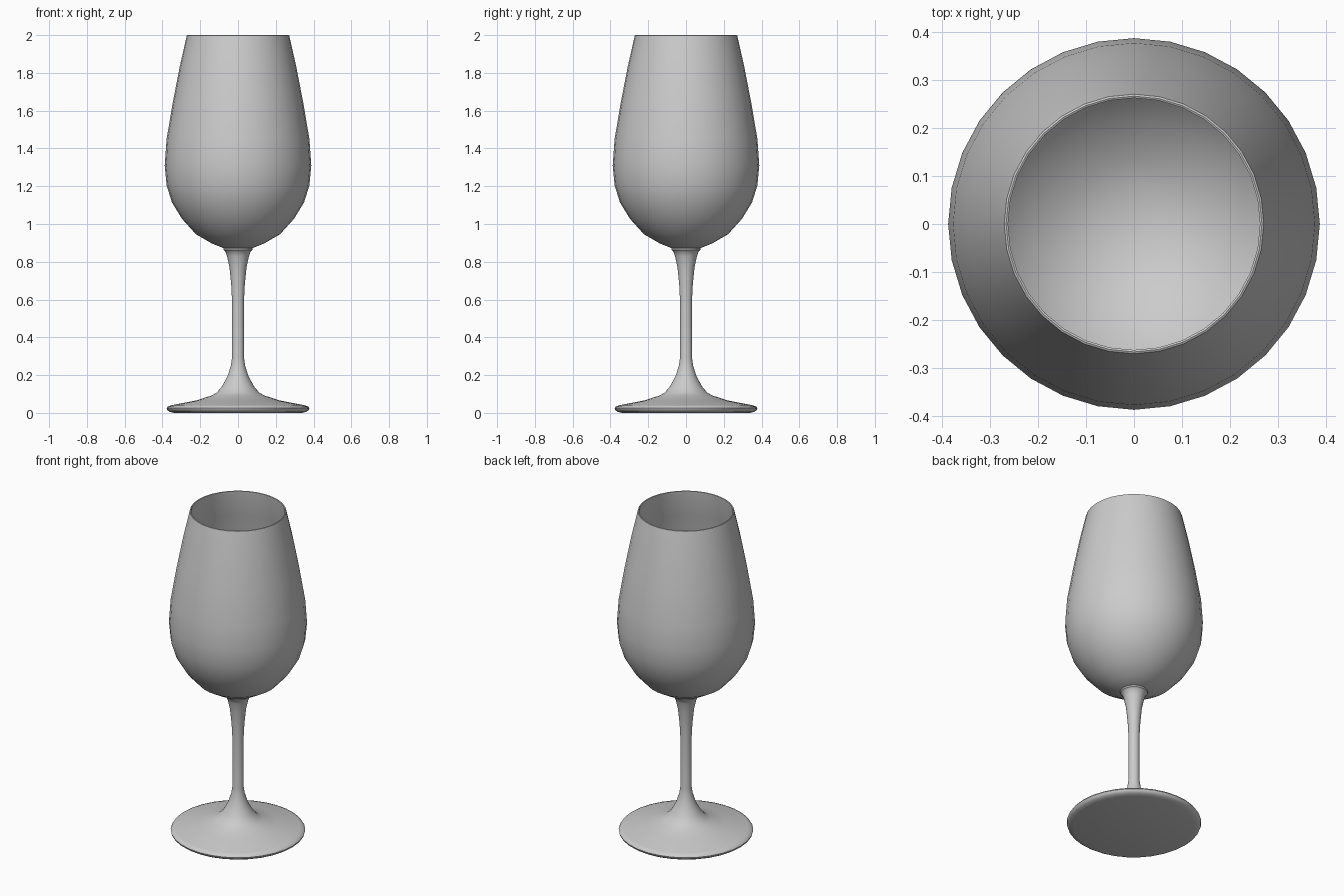
import bpy, bmesh, math

if "Cube" in bpy.data.objects:
    bpy.data.objects.remove(bpy.data.objects["Cube"])

SIDES = 32


def lathe(name, profile):
    """Spin a closed (radius, height) profile around the z axis."""
    bm = bmesh.new()
    rings = []
    for r, z in profile:
        if r == 0:
            rings.append([bm.verts.new((0, 0, z))] * SIDES)
        else:
            rings.append([bm.verts.new((r * math.cos(a), r * math.sin(a), z))
                          for a in (2 * math.pi * i / SIDES for i in range(SIDES))])
    for lo, hi in zip(rings, rings[1:]):
        for i in range(SIDES):
            j = (i + 1) % SIDES
            quad = [lo[i], lo[j], hi[j], hi[i]]
            bm.faces.new(list(dict.fromkeys(quad)))
    bmesh.ops.recalc_face_normals(bm, faces=bm.faces)
    mesh = bpy.data.meshes.new(name)
    bm.to_mesh(mesh)
    bm.free()
    obj = bpy.data.objects.new(name, mesh)
    bpy.context.collection.objects.link(obj)
    bpy.ops.object.select_all(action='DESELECT')
    obj.select_set(True)
    bpy.context.view_layer.objects.active = obj
    bpy.ops.object.shade_smooth_by_angle(angle=math.radians(40))
    return obj


# Bowl: outer wall up, rounded rim, inner wall back down
outer = [(0, 0.866), (0.078, 0.873), (0.138, 0.897), (0.223, 0.946),
         (0.297, 1.028), (0.35, 1.115), (0.378, 1.205), (0.388, 1.31),
         (0.378, 1.45), (0.345, 1.645), (0.308, 1.835), (0.273, 1.99)]
rim = [(0.271, 1.998), (0.267, 2.0), (0.263, 1.998)]
inner = [(r - 0.01, z) for r, z in reversed(outer[5:])]
inner += [(0.288, 1.035), (0.217, 0.956), (0.134, 0.908), (0.076, 0.885), (0, 0.878)]
lathe("bowl", outer + rim + inner)

# Stem and foot: flat base, rounded edge, flared foot, thin stem, small collar
lathe("stem_and_foot", [
    (0, 0.003), (0.34, 0.003), (0.362, 0.006), (0.375, 0.015), (0.378, 0.025),
    (0.372, 0.034), (0.35, 0.041), (0.22, 0.066), (0.14, 0.092), (0.112, 0.108),
    (0.085, 0.14), (0.055, 0.195), (0.038, 0.25), (0.032, 0.29), (0.032, 0.60),
    (0.036, 0.68), (0.045, 0.77), (0.058, 0.83), (0.068, 0.857), (0.076, 0.862),
    (0.078, 0.87), (0.074, 0.875), (0, 0.872)])

# Rest the foot on the ground
for v in bpy.data.objects["stem_and_foot"].data.vertices:
    if v.co.z < 0.004:
        v.co.z = 0.0
